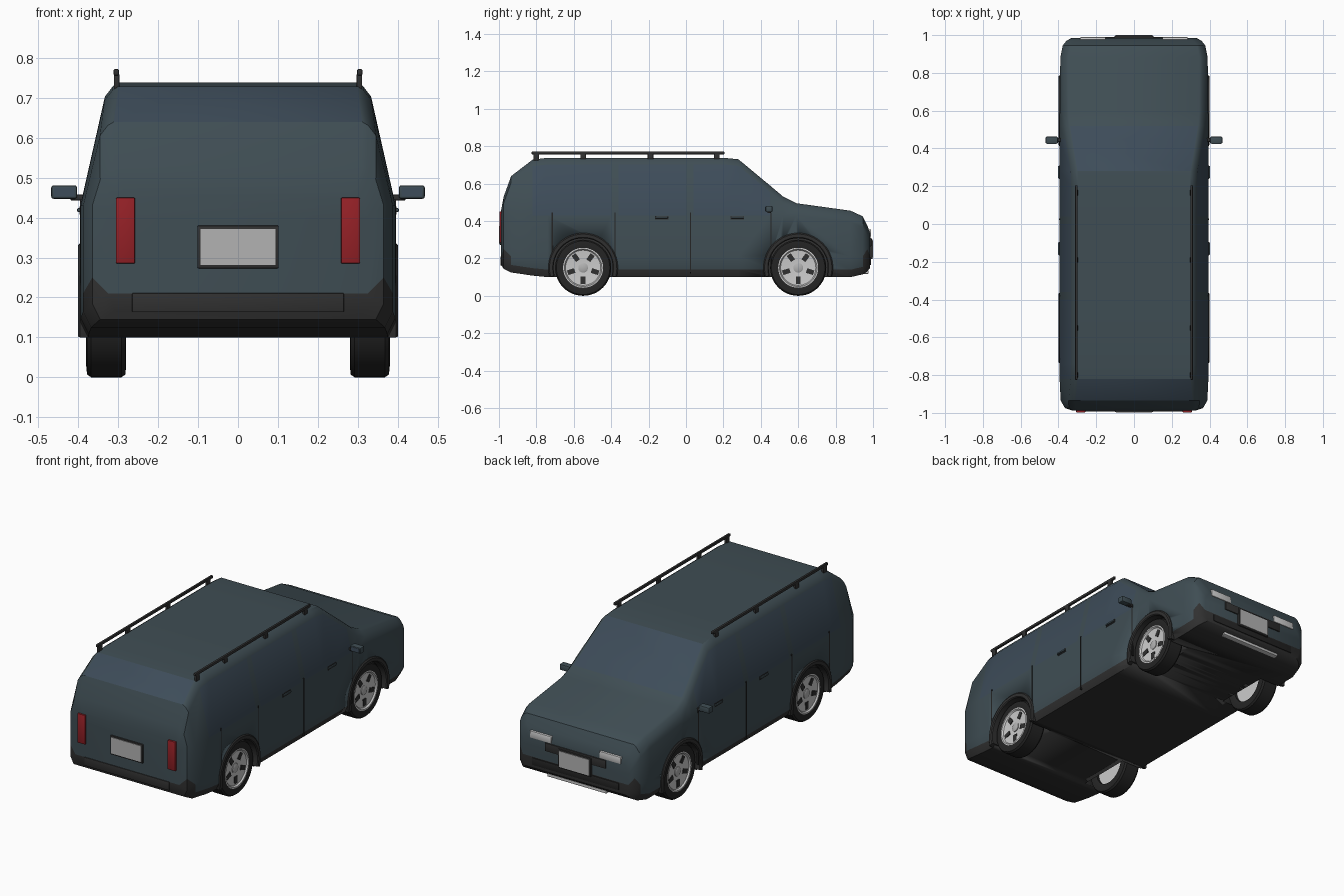
import bpy, bmesh
from math import sin, cos, pi, radians

if "Cube" in bpy.data.objects:
    bpy.data.objects.remove(bpy.data.objects["Cube"])


def material(name, rgb):
    m = bpy.data.materials.new(name)
    m.diffuse_color = (*rgb, 1)
    m.use_nodes = True
    m.node_tree.nodes["Principled BSDF"].inputs["Base Color"].default_value = m.diffuse_color
    return m


PAINT = material("paint", (0.05, 0.075, 0.088))
GLASS = material("glass", (0.047, 0.072, 0.1))
DARK = material("dark_trim", (0.03, 0.03, 0.03))
RUBBER = material("rubber", (0.018, 0.018, 0.018))
RED = material("red_lamp", (0.3, 0.015, 0.02))
WHITE = material("clear_lamp", (0.6, 0.6, 0.62))
ALLOY = material("alloy", (0.6, 0.6, 0.61))
PLATE = material("plate", (0.45, 0.45, 0.45))


def finish(name, bm, mats, angle=30):
    bmesh.ops.recalc_face_normals(bm, faces=bm.faces[:])
    me = bpy.data.meshes.new(name)
    bm.to_mesh(me)
    bm.free()
    for m in mats:
        me.materials.append(m)
    ob = bpy.data.objects.new(name, me)
    bpy.context.collection.objects.link(ob)
    bpy.ops.object.select_all(action='DESELECT')
    ob.select_set(True)
    bpy.context.view_layer.objects.active = ob
    bpy.ops.object.shade_smooth_by_angle(angle=radians(angle))
    return ob


def box(name, x, y, z, mat, bevel=0.0, turn=0.0):
    """Box from (min, max) ranges, optionally bevelled and turned about x."""
    bm = bmesh.new()
    bmesh.ops.create_cube(bm, size=1)
    bmesh.ops.scale(bm, vec=(x[1] - x[0], y[1] - y[0], z[1] - z[0]), verts=bm.verts)
    if bevel:
        bmesh.ops.bevel(bm, geom=bm.edges[:], offset=bevel, segments=2, profile=0.5, affect='EDGES')
    ob = finish(name, bm, [mat])
    ob.location = (sum(x) / 2, sum(y) / 2, sum(z) / 2)
    ob.rotation_euler.x = turn
    return ob


def side_box(name, s, x, *rest, **kw):
    return box(name, sorted((s * x[0], s * x[1])), *rest, **kw)


def sweep(name, s, profile, cy, cz, mat, a0=0.0, a1=2 * pi, n=48):
    """Turn a closed (x, radius) profile about the x axis through (cy, cz)."""
    bm = bmesh.new()
    full = a1 - a0 > 6.28
    rings = []
    for i in range(n if full else n + 1):
        a = a0 + (a1 - a0) * i / n
        rings.append([bm.verts.new((s * x, cy + r * cos(a), cz + r * sin(a))) for x, r in profile])
    k = len(profile)
    for i in range(n):
        p, q = rings[i], rings[(i + 1) % len(rings)]
        for j in range(k):
            bm.faces.new((p[j], p[(j + 1) % k], q[(j + 1) % k], q[j]))
    if not full:
        bm.faces.new(rings[0])
        bm.faces.new(rings[-1])
    bmesh.ops.remove_doubles(bm, verts=bm.verts, dist=1e-5)
    return finish(name, bm, [mat])


# Body: sections along y given as (y, top z, bottom z, half width)
stations = [
    (-0.988, .46, .165, .325), (-0.975, .53, .145, .365), (-0.935, .64, .125, .388),
    (-0.82, .728, .108, .394), (-0.74, .738, .1, .395), (-0.40, .738, .1, .395),
    (-0.36, .738, .1, .395), (0.0, .738, .1, .395), (0.04, .738, .1, .395),
    (0.20, .738, .1, .395), (0.28, .73, .1, .395), (0.45, .589, .1, .395),
    (0.52, .53, .1, .394), (0.59, .495, .1, .393), (0.88, .455, .1, .39),
    (0.945, .425, .115, .377), (0.97, .375, .13, .358), (0.985, .33, .15, .33)]
bm = bmesh.new()
rings = []
for i, (y, zt, zb, w) in enumerate(stations):
    u = w - 0.2 * max(0, zt - 0.47) - 0.008
    corner = i in (1, len(stations) - 2)
    half = [(w - .02, zb), (w, zb + .04), (w, .25 if corner else .21), (w, min(.43, zt - .06)),
            (u, zt - .035), (u - .02, zt - .009), (u - .035, zt)]
    pts = half + [(-x, z) for x, z in reversed(half)]
    rings.append([bm.verts.new((x, y, z)) for x, z in pts])
for r0, r1 in zip(rings, rings[1:]):
    y = (r0[0].co.y + r1[0].co.y) / 2
    for j in range(14):
        f = bm.faces.new((r0[j], r0[(j + 1) % 14], r1[(j + 1) % 14], r1[j]))
        row = min(j, 12 - j)
        side_glass = row == 3 and (-.82 < y < -.40 or -.36 < y < 0 or .04 < y < .45)
        screen = row == 6 and (-.935 < y < -.82 or .28 < y < .52)
        if row <= 0 or (row == 1 and abs(y) > .935):
            f.material_index = 2
        elif side_glass or screen:
            f.material_index = 1
for r in (rings[0], rings[-1]):
    for j in range(6):
        f = bm.faces.new((r[j], r[j + 1], r[12 - j], r[13 - j]))
        f.material_index = 2 if j < 2 else 0
body = finish("body", bm, [PAINT, GLASS, DARK])

# Wheel wells cut out of the body
WHEELS = (-0.55, 0.60)
HUB = 0.15
for s in (-1, 1):
    for cy in WHEELS:
        well = sweep("well_cutter", s, [(.25, 0), (.25, .165), (.5, .165), (.5, 0)], cy, HUB, DARK)
        bpy.context.view_layer.objects.active = body
        mod = body.modifiers.new("well", 'BOOLEAN')
        mod.operation = 'DIFFERENCE'
        mod.solver = 'EXACT'
        mod.material_mode = 'TRANSFER'
        mod.object = well
        bpy.ops.object.modifier_apply(modifier=mod.name)
        bpy.data.objects.remove(well)

for s in (-1, 1):
    for cy in WHEELS:
        # Arch flare, tyre, rim with dark openings and hub cap
        sweep("wheel_arch", s, [(.35, .158), (.396, .158), (.401, .163), (.401, .18), (.396, .186), (.35, .186)],
              cy, HUB, DARK, radians(-15.5), radians(195.5), 32)
        sweep("tyre", s, [(.285, .1), (.28, .115), (.282, .143), (.292, .15), (.368, .15), (.378, .143),
                          (.381, .115), (.378, .105), (.36, .1)], cy, HUB, RUBBER)
        sweep("rim", s, [(.30, 0), (.30, .107), (.379, .107), (.38, .1), (.372, .094), (.366, .03), (.366, 0)],
              cy, HUB, ALLOY)
        sweep("hub_cap", s, [(.36, 0), (.36, .026), (.37, .026), (.373, .02), (.373, 0)], cy, HUB, PLATE, n=24)
        for k in range(5):
            a = -pi / 2 + k * 2 * pi / 5
            c, d = cy + .067 * cos(a), HUB + .067 * sin(a)
            side_box("rim_opening", s, (.36, .3725), (c - .02, c + .02), (d - .013, d + .013), DARK, turn=a)
    # Door gaps and handles
    for gy, z0 in ((.455, .14), (.025, .12), (-.38, .14), (-.715, .16)):
        side_box("door_gap", s, (.385, .3962), (gy - .003, gy + .003), (z0, .445), RUBBER)
    for hy in (-.13, .275):
        side_box("door_handle", s, (.39, .403), (hy - .033, hy + .033), (.414, .424), PAINT, bevel=.003)
        side_box("handle_recess", s, (.385, .397), (hy - .036, hy + .036), (.408, .428), DARK)
    # Wing mirrors
    side_box("mirror_arm", s, (.375, .42), (.435, .455), (.443, .458), DARK, bevel=.003)
    side_box("mirror_head", s, (.403, .468), (.425, .462), (.447, .481), PAINT, bevel=.006)
    side_box("mirror_glass", s, (.41, .461), (.423, .428), (.453, .475), GLASS)
    # Roof rails and feet
    side_box("roof_rail", s, (.298, .312), (-.825, .205), (.756, .772), DARK, bevel=.004)
    for fy in (-.80, -.55, -.19, .165):
        side_box("rail_foot", s, (.297, .311), (fy - .015, fy + .015), (.722, .76), DARK, bevel=.003)
    # Lamps
    side_box("tail_lamp", s, (.258, .306), (-.998, -.96), (.285, .45), RED, bevel=.003)
    side_box("head_lamp", s, (.15, .285), (.95, .989), (.315, .355), WHITE, bevel=.004)

# Rear plate and bumper panel
box("rear_plate_frame", (-.102, .102), (-.996, -.97), (.273, .38), DARK, bevel=.003)
box("rear_plate", (-.094, .094), (-.9985, -.99), (.281, .372), PLATE)
box("rear_bumper_panel", (-.265, .265), (-.992, -.97), (.163, .211), DARK, bevel=.002)
# Front grille, intake, plate and skid strip
box("grille", (-.19, .19), (.96, .991), (.265, .312), DARK, bevel=.003)
box("lower_intake", (-.27, .27), (.96, .989), (.165, .205), RUBBER, bevel=.003)
box("front_plate_frame", (-.102, .102), (.97, .997), (.197, .303), DARK, bevel=.003)
box("front_plate", (-.094, .094), (.99, 1.0), (.205, .295), PLATE)
box("skid_strip", (-.185, .185), (.94, .976), (.118, .134), WHITE, bevel=.003)
